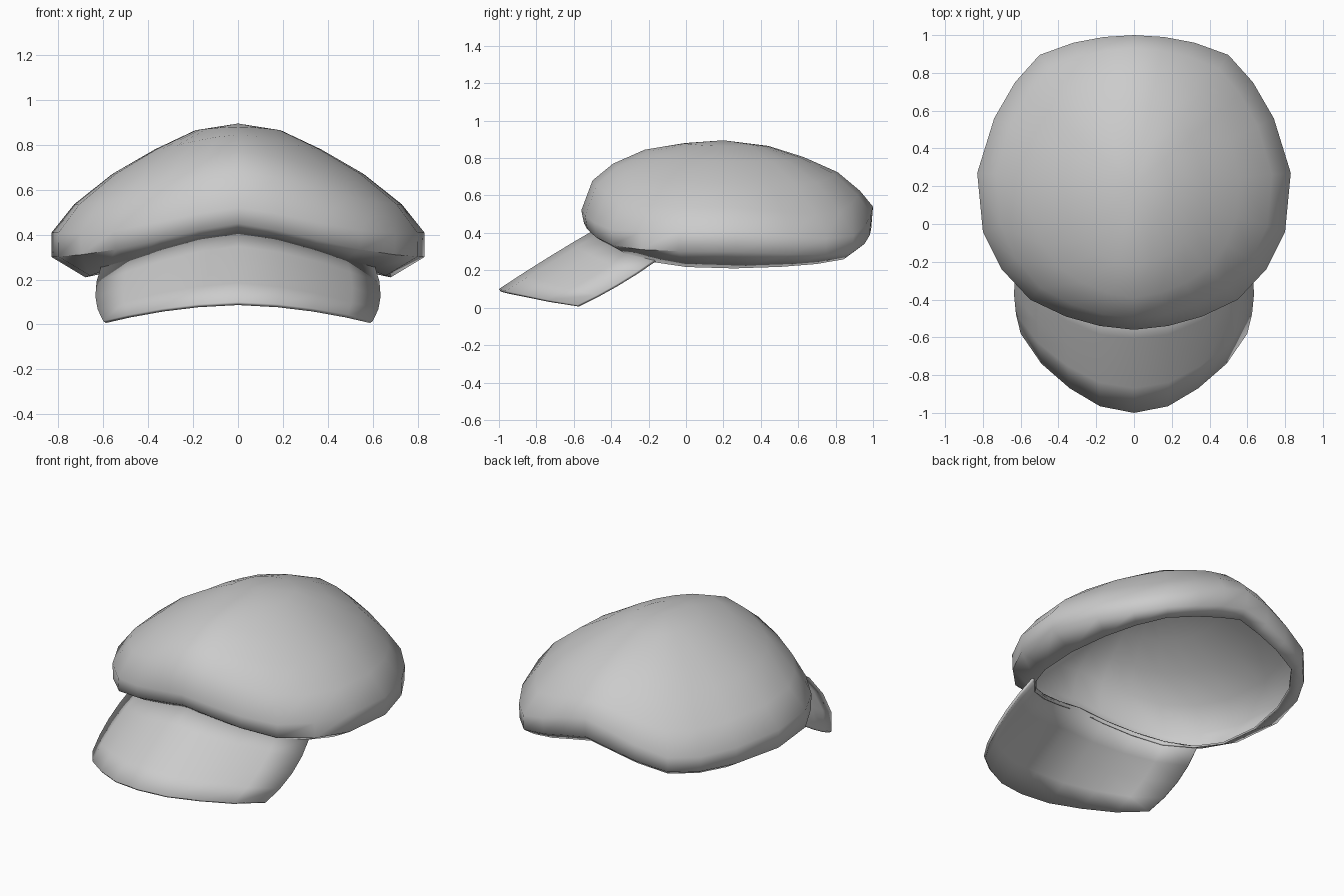
import bpy
import math

if "Cube" in bpy.data.objects:
    bpy.data.objects.remove(bpy.data.objects["Cube"])

grey = bpy.data.materials.new("grey_cloth")
grey.diffuse_color = (0.6, 0.6, 0.6, 1)
grey.use_nodes = True
grey.node_tree.nodes["Principled BSDF"].inputs["Base Color"].default_value = grey.diffuse_color


def make_part(name, verts, faces, thickness):
    mesh = bpy.data.meshes.new(name)
    mesh.from_pydata(verts, [], faces)
    mesh.materials.append(grey)
    obj = bpy.data.objects.new(name, mesh)
    bpy.context.collection.objects.link(obj)
    bpy.ops.object.select_all(action='DESELECT')
    obj.select_set(True)
    bpy.context.view_layer.objects.active = obj
    bpy.ops.object.shade_smooth_by_angle(angle=math.radians(60))
    # cloth thickness, grown inward
    shell = obj.modifiers.new("thickness", 'SOLIDIFY')
    shell.thickness = thickness
    shell.offset = -1
    bpy.ops.object.modifier_move_to_index(modifier=shell.name, index=0)
    return obj


# Crown: plan outline (right half, back to front), mirrored to a full loop
half = [(0, 1), (.16, .99), (.32, .96), (.5, .895), (.63, .75), (.74, .56), (.83, .27),
        (.80, -.04), (.70, -.24), (.55, -.40), (.36, -.49), (.18, -.54), (0, -.56)]
outline = half + [(-x, y) for x, y in half[-2:0:-1]]

# Crown sections from the top down to the rim, as (distance from axis, height)
side = [(.19, .865), (.37, .78), (.56, .67), (.73, .535), (.83, .41), (.83, .30), (.68, .21)]
front = [(.21, .88), (.42, .845), (.59, .77), (.70, .68), (.76, .52), (.745, .45), (.69, .405)]
back = [(.24, .865), (.43, .805), (.61, .725), (.73, .625), (.80, .54), (.79, .42), (.735, .375)]
# droop of the cloth at the corners, per section ring
rear_droop = [0, .01, .03, .07, .08, .055, .02]
front_droop = [0, .01, .02, .03, .035, .025, .005]
AXIS_Y = 0.2

verts = [(0, AXIS_Y, .895)]
for i, (s, f, b) in enumerate(zip(side, front, back)):
    for x, y in outline:
        rear = y > AXIS_Y
        end, reach = (b, .80) if rear else (f, .76)
        u = min(1, abs(x) / .83)         # 0 on the centre line, 1 at the sides
        w = u ** (1.4 if i < 4 else 1.05 if rear else 1.2)
        sag = math.sin(math.pi * u ** 1.6)
        k = w * s[0] / .83 + (1 - w) * end[0] / reach
        if i == 6 and rear:
            k += .065 * sag
        drop = (rear_droop if rear else front_droop)[i] * sag
        z = w * s[1] + (1 - w) * end[1] - drop
        verts.append((x * k, AXIS_Y + (y - AXIS_Y) * k, z))

n = len(outline)
faces = [(0, 1 + (j + 1) % n, 1 + j) for j in range(n)]
for i in range(len(side) - 1):
    a, c = 1 + i * n, 1 + (i + 1) * n
    for j in range(n):
        j2 = (j + 1) % n
        faces.append((a + j, a + j2, c + j2, c + j))
make_part("crown", verts, faces, 0.012)

# Visor: surface between its outer edge and the crown rim, tucked just inside it
outer = [(0, -1, .10), (.18, -.965, .09), (.34, -.87, .07), (.49, -.74, .042), (.60, -.58, .015)]
inner = [(0, -.475, .425), (.17, -.46, .40), (.34, -.395, .355), (.48, -.30, .305),
         (.61, -.165, .26)]


def mirrored(edge):
    return [(-x, y, z) for x, y, z in edge[:0:-1]] + edge


ROWS = 4
verts, faces = [], []
for r in range(ROWS + 1):
    t = r / ROWS
    bulge = 4 * t * (1 - t)
    for p, q in zip(mirrored(outer), mirrored(inner)):
        x, y, z = (u + (v - u) * t for u, v in zip(p, q))
        verts.append((x * (1 + .05 * bulge), y,
                      z + bulge * (.006 - .03 * abs(x))))
cols = 2 * len(outer) - 1
for r in range(ROWS):
    for c in range(cols - 1):
        a = r * cols + c
        faces.append((a, a + 1, a + cols + 1, a + cols))
make_part("visor", verts, faces, 0.016)
